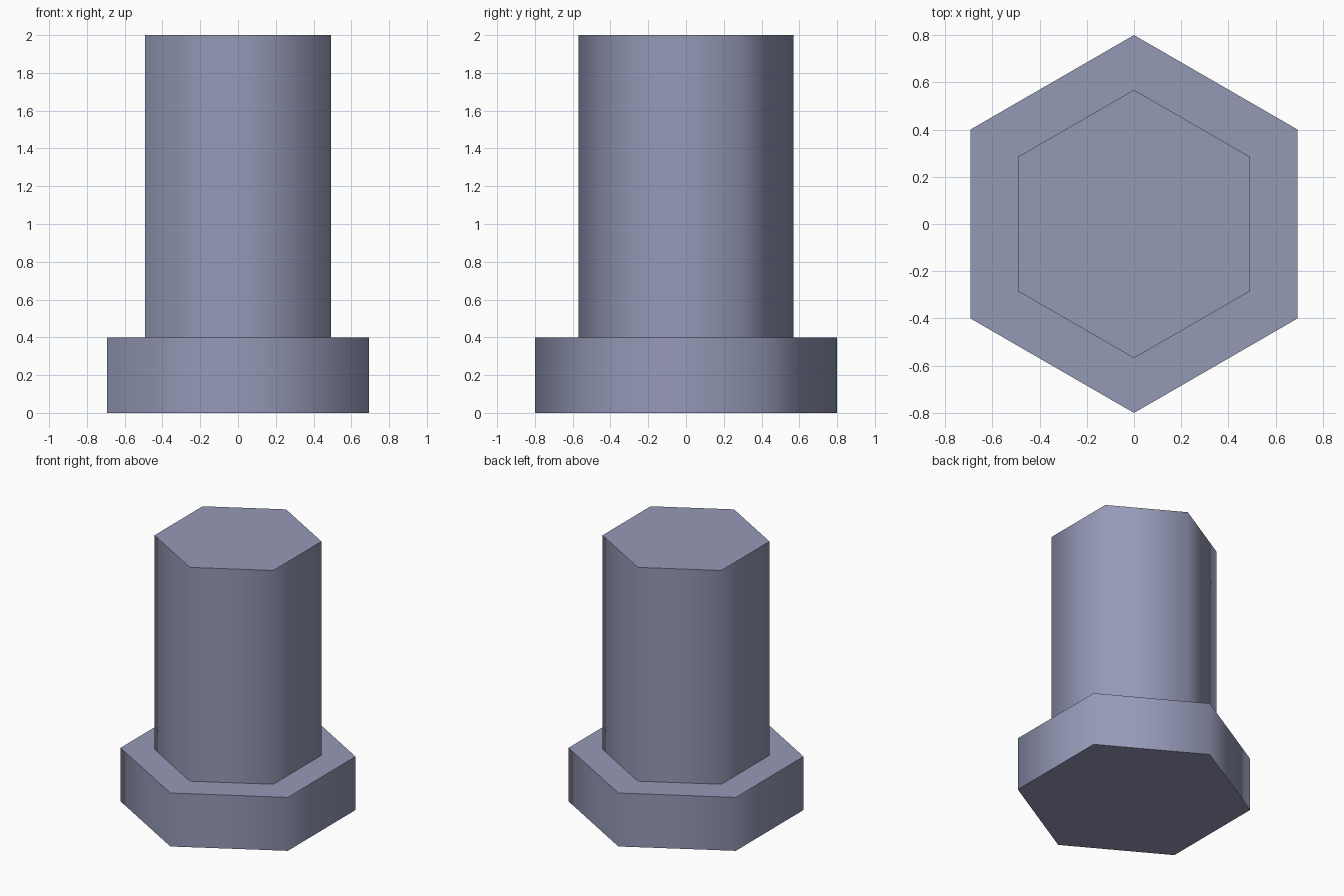
import bpy, bmesh, math

if "Cube" in bpy.data.objects:
    bpy.data.objects.remove(bpy.data.objects["Cube"])

# Rings of the hexagonal bolt from bottom to top: (corner radius, z)
PROFILE = [(0.8, 0.0), (0.8, 0.4), (0.568, 0.4), (0.568, 2.0)]
SIDES = 6

steel = bpy.data.materials.new("blue_grey_steel")
steel.diffuse_color = (0.30, 0.32, 0.47, 1.0)
steel.use_nodes = True
steel.node_tree.nodes["Principled BSDF"].inputs["Base Color"].default_value = steel.diffuse_color

# Head and shank as one closed body
bm = bmesh.new()
rings = []
for r, z in PROFILE:
    ring = []
    for i in range(SIDES):
        a = math.pi / 2 + i * 2 * math.pi / SIDES
        ring.append(bm.verts.new((r * math.cos(a), r * math.sin(a), z)))
    rings.append(ring)
for low, high in zip(rings, rings[1:]):
    for i in range(SIDES):
        j = (i + 1) % SIDES
        bm.faces.new((low[i], low[j], high[j], high[i]))
bm.faces.new(rings[0][::-1])
bm.faces.new(rings[-1])
bmesh.ops.recalc_face_normals(bm, faces=bm.faces[:])

mesh = bpy.data.meshes.new("hex_bolt")
bm.to_mesh(mesh)
bm.free()
mesh.materials.append(steel)
bolt = bpy.data.objects.new("hex_bolt", mesh)
bpy.context.collection.objects.link(bolt)

# Sides blend smoothly, rims stay sharp
bpy.context.view_layer.objects.active = bolt
bolt.select_set(True)
bpy.ops.object.shade_smooth_by_angle(angle=math.radians(70))
